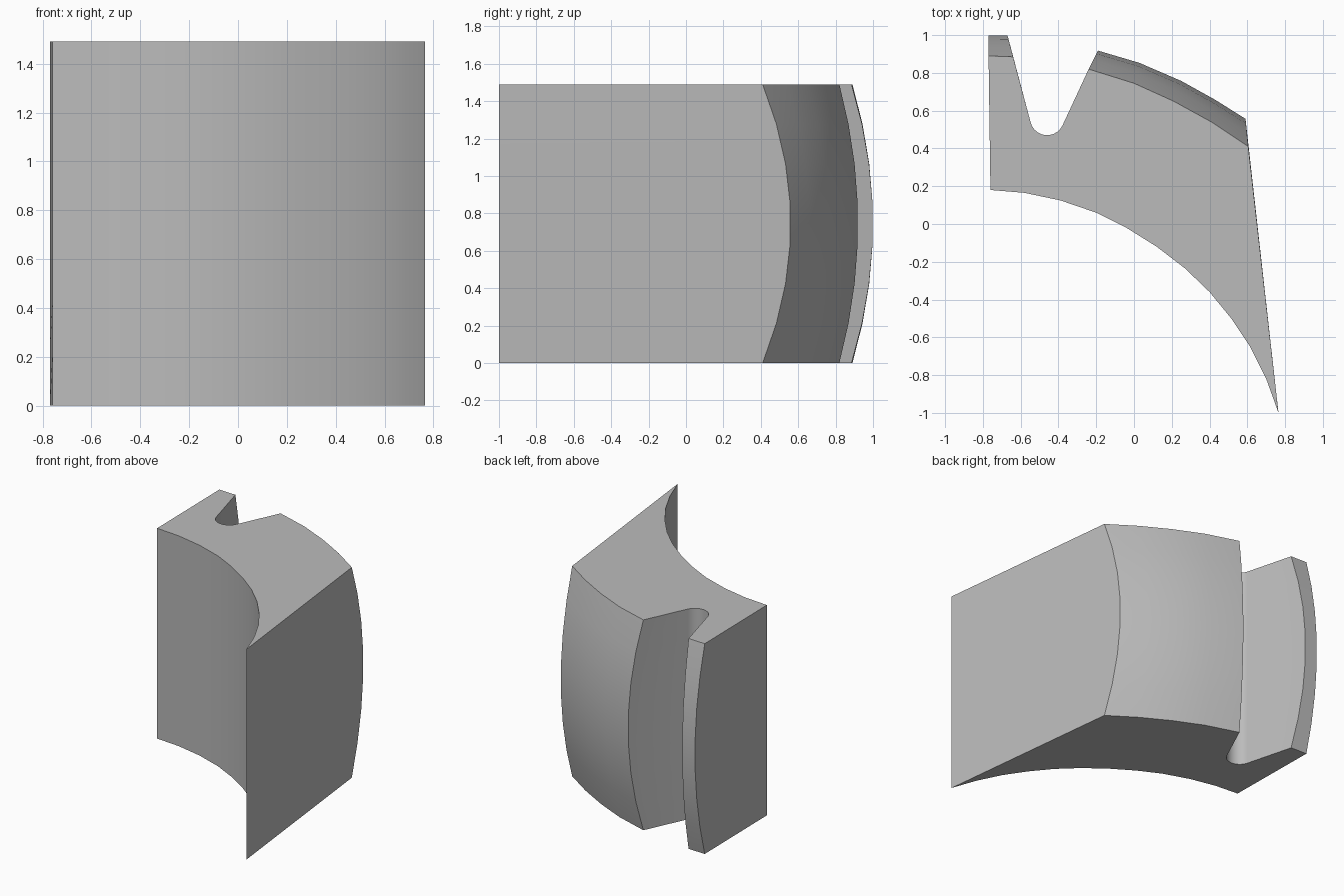
import bpy
import bmesh
from math import cos, sin, radians

cube = bpy.data.objects.get("Cube")
if cube:
    bpy.data.objects.remove(cube, do_unlink=True)

HEIGHT = 1.49
LAYERS = 7

# One plain grey
grey = bpy.data.materials.new("plain_grey")
grey.use_nodes = True
colour = (0.5, 0.5, 0.5, 1)
grey.diffuse_color = colour
grey.node_tree.nodes["Principled BSDF"].inputs["Base Color"].default_value = colour

# Plan outline: concave front, and a rounded slot between the lip and the back
front = [(-0.76, 0.18), (-0.58, 0.165), (-0.39, 0.125), (-0.2, 0.06),
         (-0.04, -0.02), (0.12, -0.12), (0.27, -0.235), (0.4, -0.36),
         (0.515, -0.5), (0.615, -0.65), (0.7, -0.82), (0.765, -1)]
slot = [(-0.46 + 0.09 * cos(radians(a)), 0.56 + 0.09 * sin(radians(a)))
        for a in [334 - 14 * i for i in range(11)]]

# Crowned back edges at the ends and at mid height
back_end = [(0.605, 0.41), (0.41, 0.54), (0.21, 0.65), (0.0, 0.745), (-0.24, 0.82)]
back_mid = [(0.59, 0.56), (0.43, 0.66), (0.25, 0.76), (0.03, 0.855), (-0.19, 0.92)]
lip_end = [(-0.64, 0.885), (-0.77, 0.89)]
lip_mid = [(-0.67, 1.0), (-0.77, 1.0)]


def blend(ends, mids, t):
    return [tuple(e + (m - e) * t for e, m in zip(a, b)) for a, b in zip(ends, mids)]


# Stack the outlines and skin them
bm = bmesh.new()
rings = []
for i in range(LAYERS + 1):
    f = i / LAYERS
    bulge = 1 - (2 * f - 1) ** 2
    outline = (front + blend(back_end, back_mid, bulge) + slot
               + blend(lip_end, lip_mid, bulge))
    rings.append([bm.verts.new((x, y, f * HEIGHT)) for x, y in outline])
count = len(rings[0])
for low, high in zip(rings, rings[1:]):
    for j in range(count):
        k = (j + 1) % count
        bm.faces.new((low[j], low[k], high[k], high[j]))
bm.faces.new(rings[0][::-1])
bm.faces.new(rings[-1])
bmesh.ops.recalc_face_normals(bm, faces=bm.faces[:])

mesh = bpy.data.meshes.new("slotted_block")
bm.to_mesh(mesh)
bm.free()
mesh.materials.append(grey)
block = bpy.data.objects.new("slotted_block", mesh)
bpy.context.collection.objects.link(block)
bpy.context.view_layer.objects.active = block
block.select_set(True)
bpy.ops.object.shade_smooth_by_angle(angle=radians(30))
